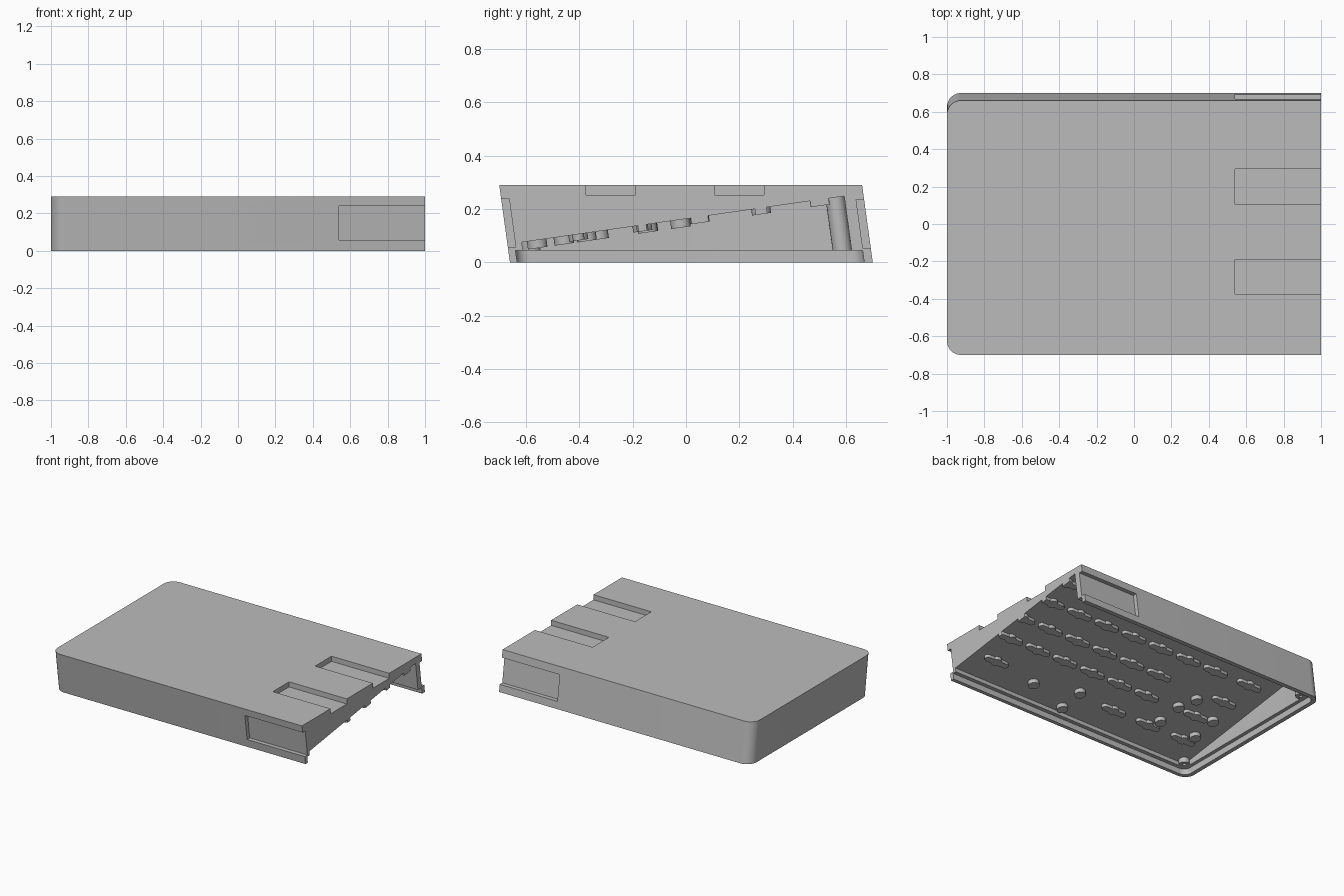
import bpy, bmesh, math
from mathutils import Matrix, Vector

if "Cube" in bpy.data.objects:
    bpy.data.objects.remove(bpy.data.objects["Cube"])

LEAN = 0.138             # how far the walls lean forward per unit height
SLOPE, RISE = 0.143, 0.163  # sloping underside: z = RISE + SLOPE * y
HEIGHT, LEDGE = 0.29, 0.045

grey = bpy.data.materials.new("plain_grey")
grey.use_nodes = True
grey.diffuse_color = (0.5, 0.5, 0.5, 1)
grey.node_tree.nodes["Principled BSDF"].inputs["Base Color"].default_value = (0.5, 0.5, 0.5, 1)


def arc(cx, cy, r, start, end, steps):
    span = math.radians(end - start)
    a = math.radians(start)
    return [(cx + r * math.cos(a + span * i / steps), cy + r * math.sin(a + span * i / steps))
            for i in range(steps + 1)]


def circle(cx, cy, r, steps=24):
    return arc(cx, cy, r, 0, 360, steps)[:-1]


def shell_outline(x0, x1, y0, y1, r):
    """Rectangle with rounded corners on the closed end only."""
    return ([(x1, y0), (x1, y1)] + arc(x0 + r, y1 - r, r, 90, 180, 10)
            + arc(x0 + r, y0 + r, r, 180, 270, 10))


def box_outline(x0, x1, y0, y1):
    return [(x0, y0), (x1, y0), (x1, y1), (x0, y1)]


def add_prism(bm, bottom, top):
    lo = [bm.verts.new(p) for p in bottom]
    hi = [bm.verts.new(p) for p in top]
    n = len(lo)
    bm.faces.new(lo[::-1])
    bm.faces.new(hi)
    for i in range(n):
        j = (i + 1) % n
        bm.faces.new((lo[i], lo[j], hi[j], hi[i]))


def finish(name, bm):
    bmesh.ops.recalc_face_normals(bm, faces=bm.faces)
    mesh = bpy.data.meshes.new(name)
    bm.to_mesh(mesh)
    bm.free()
    mesh.materials.append(grey)
    obj = bpy.data.objects.new(name, mesh)
    bpy.context.collection.objects.link(obj)
    return obj


def underside(y):
    """Height where a leaning wall line starting at y meets the underside."""
    return (RISE + SLOPE * y) / (1 + SLOPE * LEAN)


def leaning_prism(name, outline, z0, z1):
    """Extrude an outline along the lean, up to a height or a height rule."""
    def at(p, z):
        h = z(p[1]) if callable(z) else z
        return (p[0], p[1] - LEAN * h, h)
    bm = bmesh.new()
    add_prism(bm, [at(p, z0) for p in outline], [at(p, z1) for p in outline])
    return finish(name, bm)


def cut(obj, cutters):
    for c in cutters:
        c.hide_render = True
        mod = obj.modifiers.new("cut", 'BOOLEAN')
        mod.operation, mod.solver, mod.object = 'DIFFERENCE', 'EXACT', c
    bpy.context.view_layer.update()
    graph = bpy.context.evaluated_depsgraph_get()
    mesh = bpy.data.meshes.new_from_object(obj.evaluated_get(graph))
    obj.modifiers.clear()
    obj.data = mesh
    for c in cutters:
        bpy.data.objects.remove(c)


def upright_box(name, x0, x1, y0, y1, z0, z1):
    bm = bmesh.new()
    o = box_outline(x0, x1, y0, y1)
    add_prism(bm, [(x, y, z0) for x, y in o], [(x, y, z1) for x, y in o])
    return finish(name, bm)


# Case shell: leaning block with a stepped, sloping hollow and side channels
case = leaning_prism("case_shell", shell_outline(-1, 1, -0.66, 0.70, 0.075), 0, HEIGHT)
cutters = [
    leaning_prism("lip_cutter", shell_outline(-0.97, 1.2, -0.633, 0.668, 0.05), -0.1, LEDGE),
    leaning_prism("hollow_cutter", shell_outline(-0.945, 1.2, -0.605, 0.627, 0.03), 0.02, underside),
    leaning_prism("front_channel", box_outline(0.54, 1.2, -0.8, -0.63), 0.057, 0.24),
    leaning_prism("back_channel", box_outline(0.54, 1.2, 0.67, 0.8), 0.052, 0.235),
    upright_box("top_channel_a", 0.54, 1.2, 0.107, 0.293, 0.253, 0.4),
    upright_box("top_channel_b", 0.54, 1.2, -0.375, -0.19, 0.253, 0.4),
]
cut(case, cutters)
parts = [case]

# Screw posts in the two closed corners
for label, x, y in (("back", -0.925, 0.592), ("front", -0.915, -0.575)):
    post = leaning_prism(label + "_screw_post", circle(x, y, 0.036), LEDGE, underside(y) + 0.008)
    hole = leaning_prism("hole_cutter", circle(x, y, 0.012, 12), 0, underside(y) - 0.01)
    cut(post, [hole])
    parts.append(post)


def add_stem(bm, outline, cx, cy, depth=0.023):
    """Short stud hanging square to the sloping underside."""
    place = (Matrix.Translation((cx, cy, RISE + SLOPE * cy))
             @ Matrix.Rotation(math.atan(SLOPE), 4, 'X'))
    flat = [(min(x, 1 - cx), y) for x, y in outline]
    add_prism(bm, [place @ Vector((x, y, -depth)) for x, y in flat],
              [place @ Vector((x, y, 0.002)) for x, y in flat])


# Key stems: bars with round ends and a wider middle
HALF, BAR, MID = 0.095, 0.022, 0.036
turn = math.degrees(math.asin(BAR / MID))
stem = (arc(HALF - BAR, 0, BAR, -90, 90, 8) + arc(0, 0, MID, turn, 180 - turn, 8)
        + arc(BAR - HALF, 0, BAR, 90, 270, 8) + arc(0, 0, MID, 180 + turn, 360 - turn, 8))
PITCH = 0.231
rows = {
    0.50: [0.99 - PITCH * i for i in range(8)],
    0.28: [0.93 - PITCH * i for i in range(7)] + [-0.74],
    0.05: [0.985 - PITCH * i for i in range(6)] + [-0.72],
    -0.165: [0.91 - PITCH * i for i in range(6)] + [-0.66],
    -0.405: [0.83, -0.165, -0.456, -0.753],
}
bm = bmesh.new()
for y, xs in rows.items():
    for x in xs:
        if x < 0.9 or x > 0.96:
            add_stem(bm, stem, x, y)
        else:
            add_stem(bm, stem, min(x, 0.93), y)
parts.append(finish("key_stems", bm))

# Round studs beside the wide keys
bm = bmesh.new()
for x, y in ((0.468, -0.46), (0.145, -0.375), (0.14, -0.56), (-0.50, -0.147),
             (-0.55, -0.023), (-0.79, -0.145), (-0.50, -0.33), (-0.80, -0.337)):
    add_stem(bm, circle(0, 0, 0.037), x, y, 0.03)
parts.append(finish("round_studs", bm))

# Smooth curved walls, keep hard edges
bpy.ops.object.select_all(action='DESELECT')
for obj in parts:
    obj.select_set(True)
bpy.context.view_layer.objects.active = case
bpy.ops.object.shade_smooth_by_angle(angle=math.radians(30))
